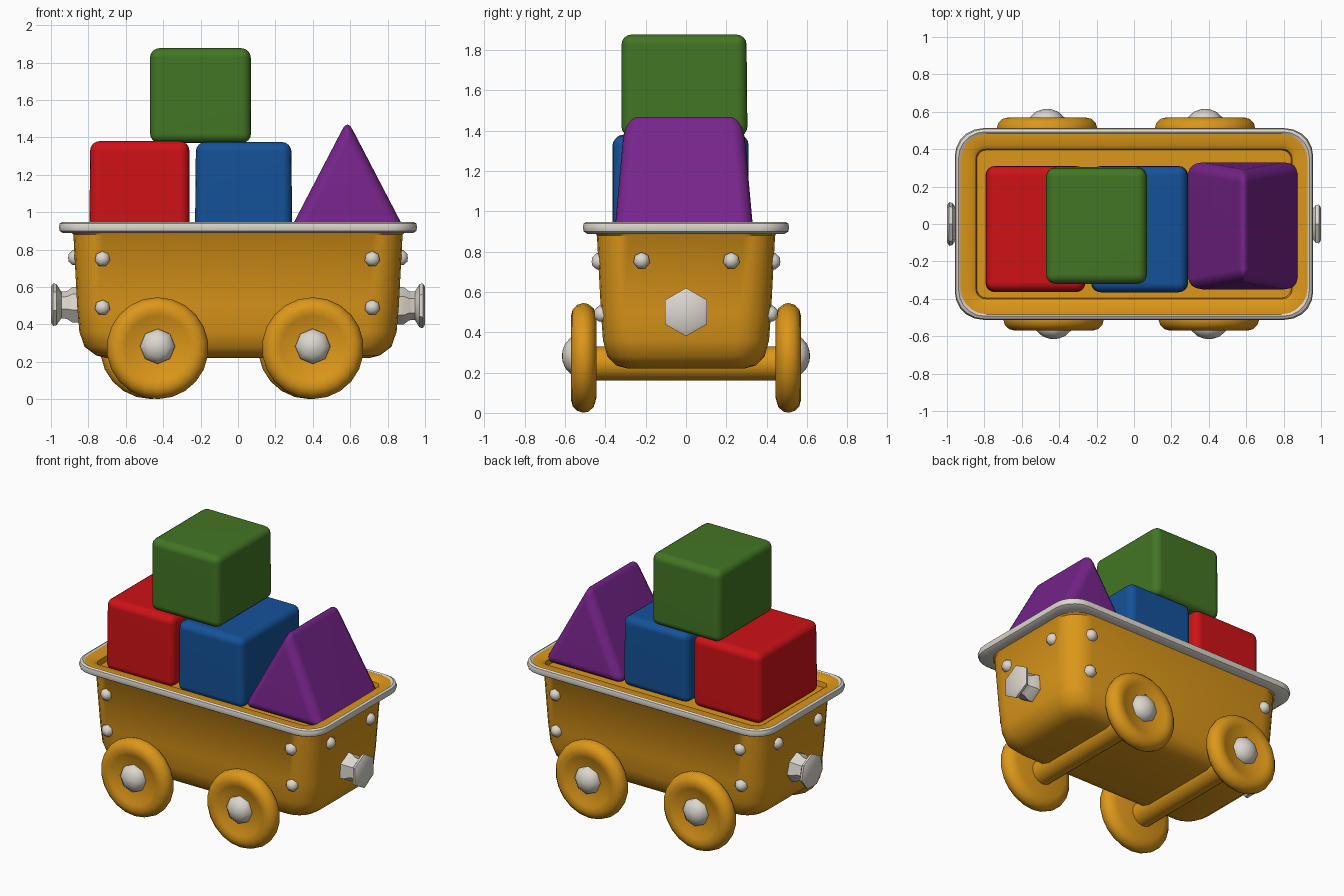
import bpy, bmesh
from math import cos, sin, pi, radians
from mathutils import Vector

cube = bpy.data.objects.get("Cube")
if cube:
    bpy.data.objects.remove(cube, do_unlink=True)


def material(name, rgb):
    m = bpy.data.materials.new(name)
    m.use_nodes = True
    m.diffuse_color = (*rgb, 1)
    m.node_tree.nodes["Principled BSDF"].inputs["Base Color"].default_value = (*rgb, 1)
    return m


ORANGE = material("orange", (0.72, 0.31, 0.01))
CREAM = material("cream white", (0.72, 0.68, 0.61))
RED = material("red", (0.62, 0.006, 0.008))
BLUE = material("blue", (0.007, 0.085, 0.32))
GREEN = material("green", (0.055, 0.18, 0.017))
PURPLE = material("purple", (0.185, 0.018, 0.26))


def finish(name, bm, mat, angle=40, weighted=False):
    bmesh.ops.remove_doubles(bm, verts=bm.verts, dist=0.0005)
    bmesh.ops.recalc_face_normals(bm, faces=bm.faces)
    me = bpy.data.meshes.new(name)
    bm.to_mesh(me)
    bm.free()
    me.materials.append(mat)
    me.shade_smooth()
    me.set_sharp_from_angle(angle=radians(angle))
    ob = bpy.data.objects.new(name, me)
    bpy.context.collection.objects.link(ob)
    if weighted:
        ob.modifiers.new("soft shading", "WEIGHTED_NORMAL").keep_sharp = True
    return ob


def skin(name, rings, mat, closed=False, angle=40):
    """Bridge a list of point rings; cap the ends unless the loop closes."""
    bm = bmesh.new()
    loops = [[bm.verts.new(p) for p in ring] for ring in rings]
    n = len(loops[0])
    pairs = list(zip(loops, loops[1:]))
    if closed:
        pairs.append((loops[-1], loops[0]))
    for a, b in pairs:
        for i in range(n):
            j = (i + 1) % n
            bm.faces.new((a[i], a[j], b[j], b[i]))
    if not closed:
        bm.faces.new(loops[0])
        bm.faces.new(loops[-1])
    return finish(name, bm, mat, angle)


def rounded_rect(hx, hy, r, z, steps=5):
    pts = []
    for k, (sx, sy) in enumerate(((1, 1), (-1, 1), (-1, -1), (1, -1))):
        for s in range(steps + 1):
            a = (k + s / steps) * pi / 2
            pts.append((sx * (hx - r) + r * cos(a), sy * (hy - r) + r * sin(a), z))
    return pts


def lathe(name, profile, origin, axis, sides, mat, angle=40):
    """Turn (radius, distance) pairs about an axis through origin."""
    axis, origin = Vector(axis), Vector(origin)
    up = Vector((0, 0, 1))
    side = axis.cross(up)
    rings = []
    for r, d in profile:
        r = max(r, 0.001)
        rings.append([origin + axis * d + up * (r * cos(t)) + side * (r * sin(t))
                      for t in (2 * pi * i / sides for i in range(sides))])
    return skin(name, rings, mat, angle=angle)


# Wagon tub: rounded underside, tapered walls, lip and shallow tray
tub = [(0.70, 0.29, 0.10, 0.22), (0.76, 0.345, 0.13, 0.235), (0.82, 0.39, 0.15, 0.28),
       (0.848, 0.412, 0.16, 0.36), (0.86, 0.422, 0.16, 0.5), (0.88, 0.442, 0.16, 0.88),
       (0.91, 0.47, 0.15, 0.915), (0.935, 0.49, 0.14, 0.94), (0.87, 0.425, 0.08, 0.94),
       (0.845, 0.40, 0.05, 0.925), (0.84, 0.395, 0.05, 0.89)]
skin("wagon_tub", [rounded_rect(*t) for t in tub], ORANGE)

# Rim band around the lip
rim = [(0.87, 0.43, 0.15, 0.89), (0.935, 0.49, 0.15, 0.888), (0.953, 0.507, 0.15, 0.9),
       (0.958, 0.512, 0.15, 0.92), (0.953, 0.507, 0.15, 0.94), (0.938, 0.493, 0.14, 0.948),
       (0.925, 0.48, 0.14, 0.938)]
skin("rim_band", [rounded_rect(*t) for t in rim], CREAM, closed=True)

# Wheels, hubcaps and axles
WHEEL_Z = 0.273
wheel = [(0, 0.445), (0.2, 0.445), (0.245, 0.458), (0.267, 0.485), (0.272, 0.51),
         (0.263, 0.54), (0.24, 0.562), (0.21, 0.57), (0.175, 0.564), (0.145, 0.548), (0, 0.545)]
hub = [(0.095, 0.53), (0.093, 0.57), (0.06, 0.6), (0.025, 0.613), (0, 0.615)]
for end, front_x, back_x in (("right", -0.43, -0.465), ("left", 0.4, 0.38)):
    for place, x, sy in (("front", front_x, -1), ("back", back_x, 1)):
        tag = f"{place}_{end}"
        lathe(f"wheel_{tag}", wheel, (x, 0, WHEEL_Z), (0, sy, 0), 22, ORANGE)
        lathe(f"hubcap_{tag}", hub, (x, 0, WHEEL_Z + 0.01), (0, sy, 0), 8, CREAM, 60)
    mid = (front_x + back_x) / 2
    lathe(f"axle_{end}", [(0.085, -0.47), (0.085, 0.47)], (mid, 0, 0.245), (0, 1, 0), 14, ORANGE)

# Flared couplers on both ends
coupler = [(0.1, 0.84), (0.1, 0.885), (0.078, 0.915), (0.075, 0.945), (0.115, 0.97),
           (0.12, 0.988), (0.1, 1.0), (0, 1.0)]
for end, sx in (("right", -1), ("left", 1)):
    lathe(f"coupler_{end}", coupler, (0, 0, 0.5), (sx, 0, 0), 6 if sx > 0 else 7, CREAM, 35)

# Rivets
rivet = [(0.042, -0.02), (0.042, 0.012), (0.022, 0.033), (0, 0.036)]
for s in (-1, 1):
    for x in (-0.725, 0.718):
        for z, y in ((0.75, 0.432), (0.49, 0.42)):
            lathe("side_rivet", rivet, (x, s * y, z), (0, s, 0), 7, CREAM, 60)
    for y in (-0.22, 0.225):
        lathe("end_rivet", rivet, (s * 0.872, y, 0.755), (s, 0, 0), 7, CREAM, 60)


# Toy blocks: soft-edged hulls
def block(name, base, top, mat, edge=0.05):
    bm = bmesh.new()
    for (x0, x1, y0, y1, z) in (base, top):
        for x in {x0, x1}:
            for y in (y0, y1):
                bm.verts.new((x, y, z))
    bmesh.ops.convex_hull(bm, input=bm.verts)
    bmesh.ops.dissolve_limit(bm, angle_limit=0.02, verts=bm.verts, edges=bm.edges)
    bmesh.ops.bevel(bm, geom=bm.edges[:], offset=edge, segments=4, profile=0.5,
                    affect="EDGES", clamp_overlap=True)
    finish(name, bm, mat, 50, weighted=True)


block("red_block", (-0.795, -0.26, -0.365, 0.31, 0.88), (-0.79, -0.26, -0.36, 0.31, 1.38), RED)
block("blue_block", (-0.23, 0.29, -0.365, 0.31, 0.88), (-0.225, 0.285, -0.365, 0.31, 1.375), BLUE)
block("green_block", (-0.47, 0.07, -0.32, 0.305, 1.37), (-0.47, 0.068, -0.32, 0.3, 1.877), GREEN)
block("purple_prism", (0.27, 0.9, -0.355, 0.335, 0.89), (0.585, 0.585, -0.3, 0.28, 1.495), PURPLE, 0.06)
